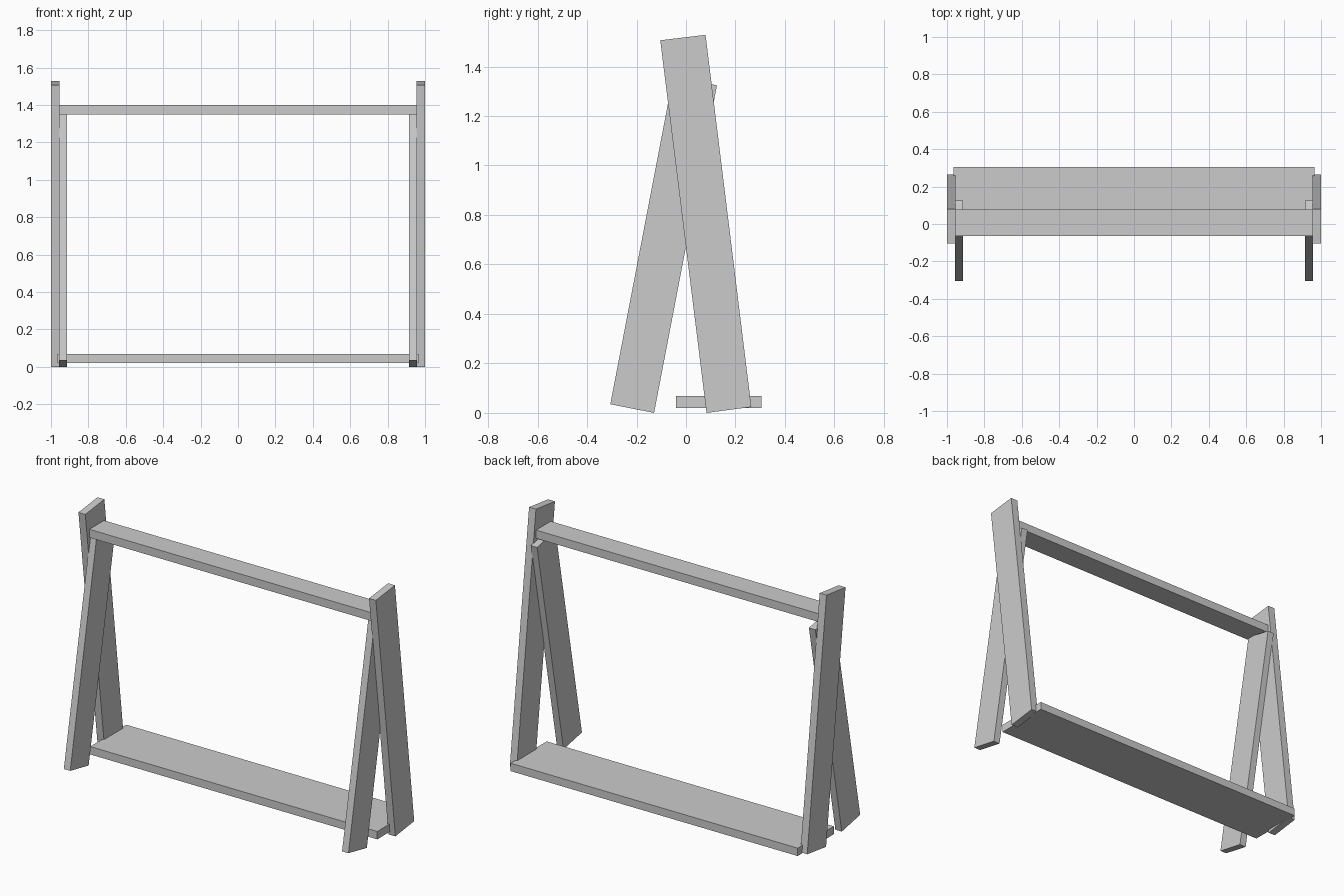
import bpy, bmesh

if "Cube" in bpy.data.objects:
    bpy.data.objects.remove(bpy.data.objects["Cube"])


def prism(name, profile, x0, x1):
    """Extrude a (y, z) outline along x."""
    bm = bmesh.new()
    face = bm.faces.new([bm.verts.new((x0, y, z)) for y, z in profile])
    ext = bmesh.ops.extrude_face_region(bm, geom=[face])["geom"]
    moved = [v for v in ext if isinstance(v, bmesh.types.BMVert)]
    bmesh.ops.translate(bm, verts=moved, vec=(x1 - x0, 0, 0))
    bmesh.ops.recalc_face_normals(bm, faces=bm.faces)
    mesh = bpy.data.meshes.new(name)
    bm.to_mesh(mesh)
    bm.free()
    obj = bpy.data.objects.new(name, mesh)
    bpy.context.collection.objects.link(obj)
    return obj


def rect(y0, y1, z0, z1):
    return [(y0, z0), (y1, z0), (y1, z1), (y0, z1)]


# Crossed leg boards, mirrored to both ends
rear_leg = [(0.083, 0.0), (0.264, 0.024), (0.079, 1.528), (-0.104, 1.506)]
front_leg = [(-0.306, 0.035), (-0.129, 0.0), (0.125, 1.324), (-0.052, 1.359)]
for name, profile, x0, x1 in (("rear_leg", rear_leg, 0.954, 1.0),
                              ("front_leg", front_leg, 0.914, 0.957)):
    leg = prism(name, profile, x0, x1)
    leg.modifiers.new("both_ends", 'MIRROR').use_axis[0] = True

# Upper beam and lower shelf board
prism("top_beam", rect(-0.064, 0.077, 1.35, 1.40), -0.956, 0.956)
prism("bottom_shelf", rect(-0.041, 0.306, 0.02, 0.068), -0.965, 0.965)
